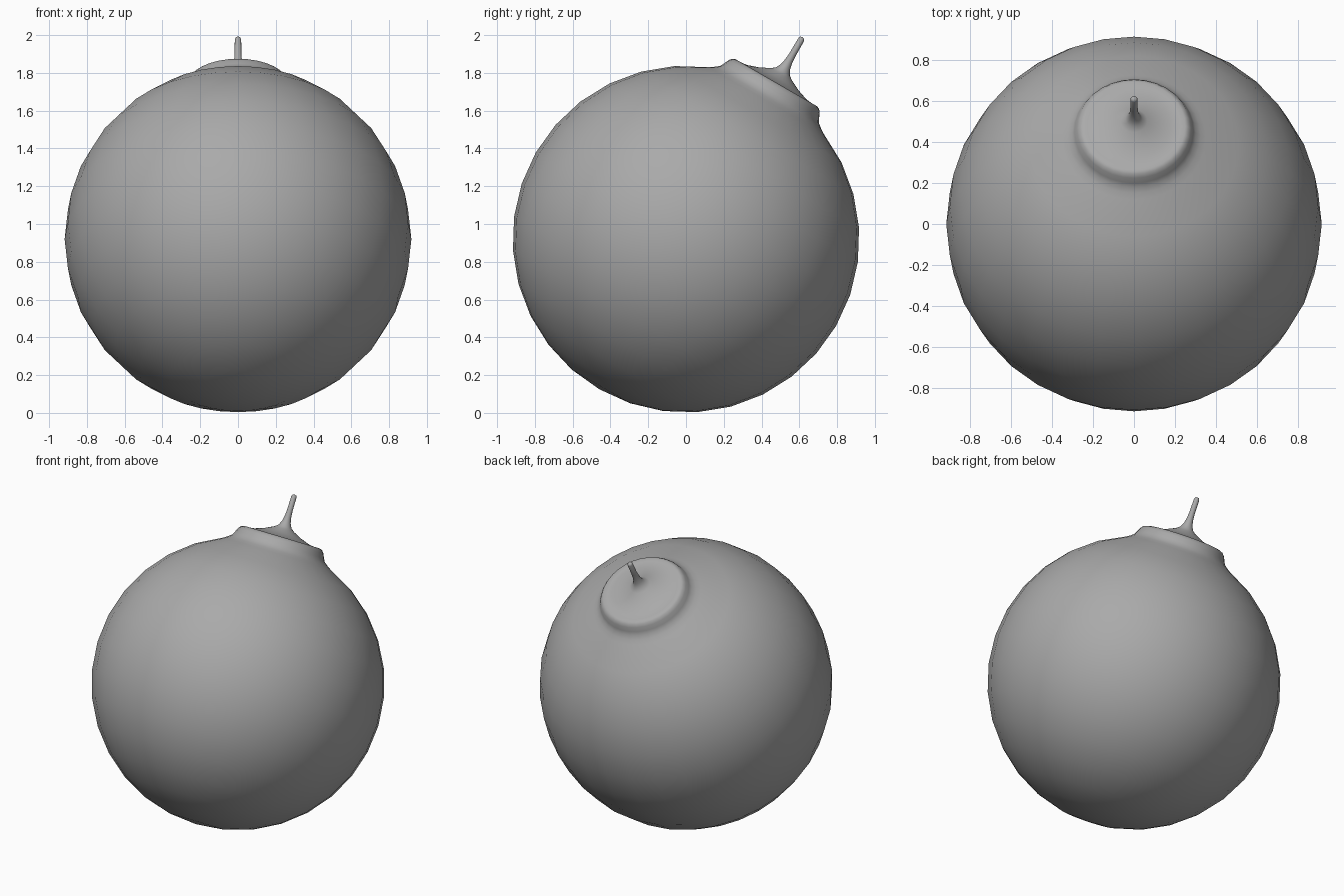
import bpy, bmesh
from math import sin, cos, pi, radians
from mathutils import Matrix, Vector

cube = bpy.data.objects.get("Cube")
if cube:
    bpy.data.objects.remove(cube)

RADIUS = 0.918
CENTRE = Vector((0, 0, 0.92))
TILT = radians(-30)
SEGMENTS = 32
STEPS = 16

# Plain grey material
grey = bpy.data.materials.new("grey")
grey.use_nodes = True
colour = (0.4, 0.4, 0.4, 1)
grey.diffuse_color = colour
grey.node_tree.nodes["Principled BSDF"].inputs["Base Color"].default_value = colour

# Profile (radius, height along axis): ball from bottom pole up to the collar
profile = [(RADIUS * sin(pi * i / STEPS), RADIUS * cos(pi * i / STEPS))
           for i in range(STEPS, 1, -1)]
profile[0] = (0, -RADIUS)

# Fillet and rounded collar
profile += [(0.325, 0.866), (0.302, 0.884), (0.291, 0.905), (0.279, 0.932),
            (0.266, 0.949), (0.25, 0.956), (0.23, 0.954)]
# Shallow cone, flaring into the stem
profile += [(0.18, 0.96), (0.12, 0.981), (0.065, 1.008), (0.042, 1.026),
            (0.028, 1.055), (0.021, 1.09), (0.018, 1.13)]
# Rounded stem tip
profile += [(0.017, 1.22), (0.012, 1.231), (0, 1.234)]

# Turn the profile round its axis
bm = bmesh.new()
verts = [bm.verts.new((r, 0, h)) for r, h in profile]
edges = [bm.edges.new(pair) for pair in zip(verts, verts[1:])]
bmesh.ops.spin(bm, geom=verts + edges, cent=(0, 0, 0), axis=(0, 0, 1),
               angle=2 * pi, steps=SEGMENTS, use_merge=False)
bmesh.ops.remove_doubles(bm, verts=bm.verts, dist=0.0005)
bmesh.ops.recalc_face_normals(bm, faces=bm.faces)

# Lean the collar and stem towards the back
bmesh.ops.transform(bm, verts=bm.verts,
                    matrix=Matrix.Translation(CENTRE) @ Matrix.Rotation(TILT, 4, "X"))
for face in bm.faces:
    face.smooth = True

mesh = bpy.data.meshes.new("ball_with_stem")
bm.to_mesh(mesh)
bm.free()
mesh.materials.append(grey)
ball = bpy.data.objects.new("ball_with_stem", mesh)
bpy.context.collection.objects.link(ball)
